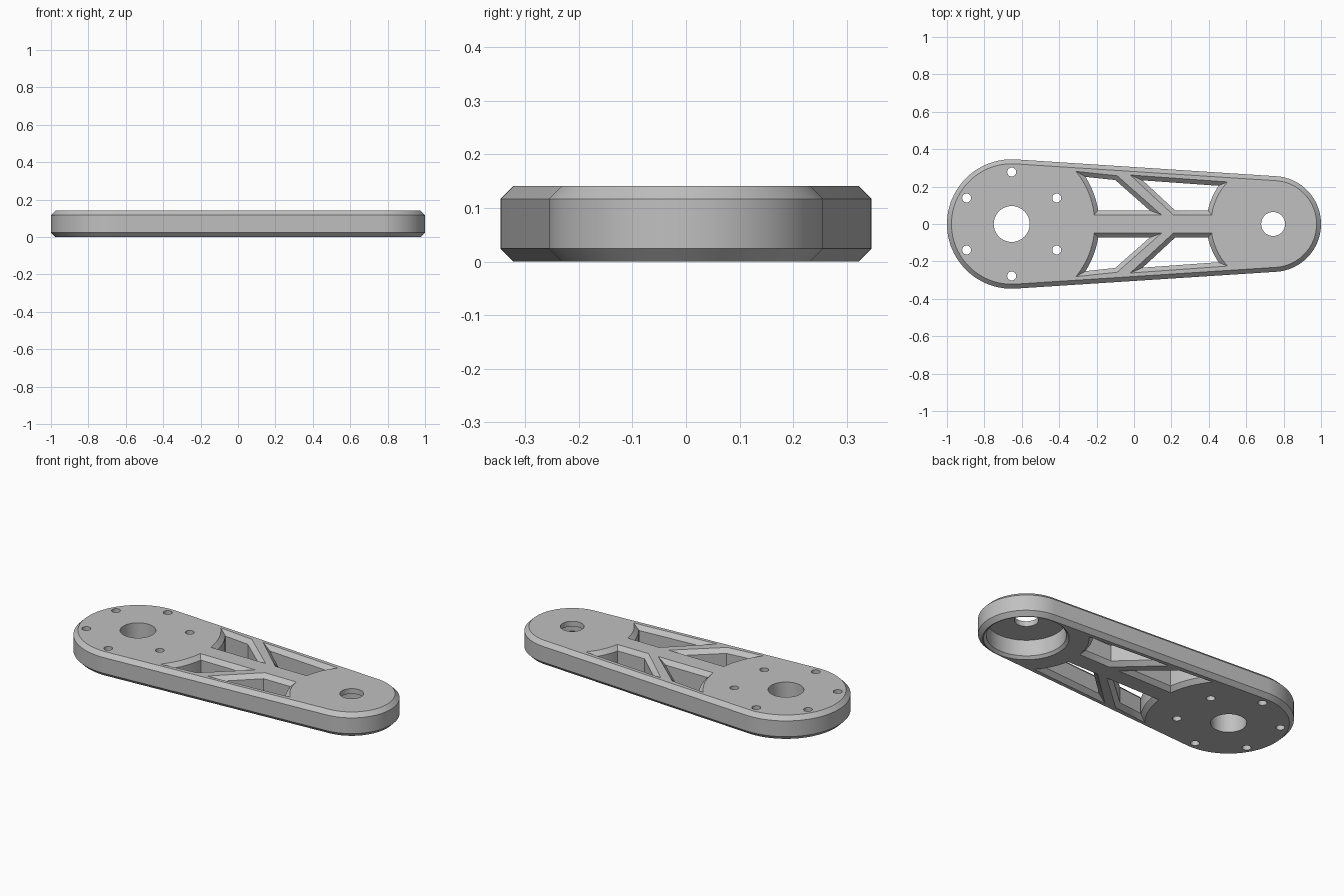
import bpy, bmesh, math
from mathutils import Vector

if "Cube" in bpy.data.objects:
    bpy.data.objects.remove(bpy.data.objects["Cube"], do_unlink=True)

H, C = 0.141, 0.024                   # plate height, chamfer
BIG, SMALL = Vector((-0.654, 0)), Vector((0.744, 0))
R_BIG, R_SMALL = 0.346, 0.256


def arc(centre, r, a0, a1, n):
    return [centre + r * Vector((math.cos(a0 + (a1 - a0) * i / n),
                                 math.sin(a0 + (a1 - a0) * i / n))) for i in range(n + 1)]


def circle(centre, r, n=48):
    return arc(centre, r, 0, math.tau, n)[:-1]


def inset(pts, d):
    """Move a counter-clockwise outline inwards by d with mitred corners."""
    out = []
    for i, p in enumerate(pts):
        e1 = (p - pts[i - 1]).normalized()
        e2 = (pts[(i + 1) % len(pts)] - p).normalized()
        n1, n2 = Vector((-e1.y, e1.x)), Vector((-e2.y, e2.x))
        out.append(p + (n1 + n2) * d / (1 + n1.dot(n2)))
    return out


bm = bmesh.new()
bottom_edges, top_edges = [], []


def wall(rings):
    """Wall through (outline, z) rings, from the bottom face to the top face."""
    loops = [[bm.verts.new((p.x, p.y, z)) for p in pts] for pts, z in rings]
    n = len(loops[0])
    for a, b in zip(loops, loops[1:]):
        for i in range(n):
            j = (i + 1) % n
            bm.faces.new((a[i], a[j], b[j], b[i]))
    for loop, edges in ((loops[0], bottom_edges), (loops[-1], top_edges)):
        edges += [bm.edges.get((loop[i - 1], loop[i])) for i in range(n)]


def outline(d):
    """Two circles joined by tangents, shrunk by d."""
    a = math.acos((R_BIG - R_SMALL) / (SMALL - BIG).length)
    return (arc(BIG, R_BIG - d, a, math.tau - a, 48)
            + arc(SMALL, R_SMALL - d, -a, a, 48))


# Tapered outer wall with chamfered rims
wall([(outline(C), 0), (outline(0), C), (outline(0), H - C), (outline(C), H)])

# Truss windows, chamfered on both faces and mirrored across the web
left_window = ([Vector((0.147, 0.049)), Vector((-0.09, 0.258))]
               + arc(BIG, 0.444, math.atan2(0.282, 0.344), math.asin(0.049 / 0.444), 12))
right_window = ([Vector((0.21, 0.049))]
                + arc(SMALL, 0.332, math.pi - math.asin(0.049 / 0.332),
                      math.pi - math.asin(0.225 / 0.332), 12)
                + [Vector((-0.02, 0.262))])
for window in (left_window, right_window):
    for side in (1, -1):
        pts = [Vector((p.x, p.y * side)) for p in window][::side]
        wall([(pts, 0), (inset(pts, C), C), (inset(pts, C), H - C), (pts, H)])

# Shaft hole and six bolt holes in the large end
wall([(circle(BIG, 0.096), 0), (circle(BIG, 0.096), H)])
for k in range(6):
    bolt = circle(arc(BIG, 0.278, math.pi / 6, math.pi * 13 / 6, 6)[k], 0.024, 24)
    wall([(bolt, 0), (bolt, H)])

# Bearing seat under the small end, with a smaller hole through its roof
seat = [(0.227, 0), (0.212, 0.015), (0.212, 0.11), (0.064, 0.11), (0.064, H)]
wall([(circle(SMALL, r, 64), z) for r, z in seat])

# Flat bottom and top faces around the openings
for edges in (bottom_edges, top_edges):
    bmesh.ops.triangle_fill(bm, edges=edges, use_beauty=True, normal=(0, 0, 1))
bmesh.ops.recalc_face_normals(bm, faces=bm.faces)

mesh = bpy.data.meshes.new("arm_plate")
bm.to_mesh(mesh)
bm.free()
arm = bpy.data.objects.new("arm_plate", mesh)
bpy.context.collection.objects.link(arm)
bpy.context.view_layer.objects.active = arm
arm.select_set(True)
bpy.ops.object.shade_smooth_by_angle(angle=math.radians(30))

# Plain grey finish
grey = bpy.data.materials.new("light_grey")
grey.use_nodes = True
colour = (0.53, 0.53, 0.53, 1)
grey.diffuse_color = colour
grey.node_tree.nodes["Principled BSDF"].inputs["Base Color"].default_value = colour
mesh.materials.append(grey)
